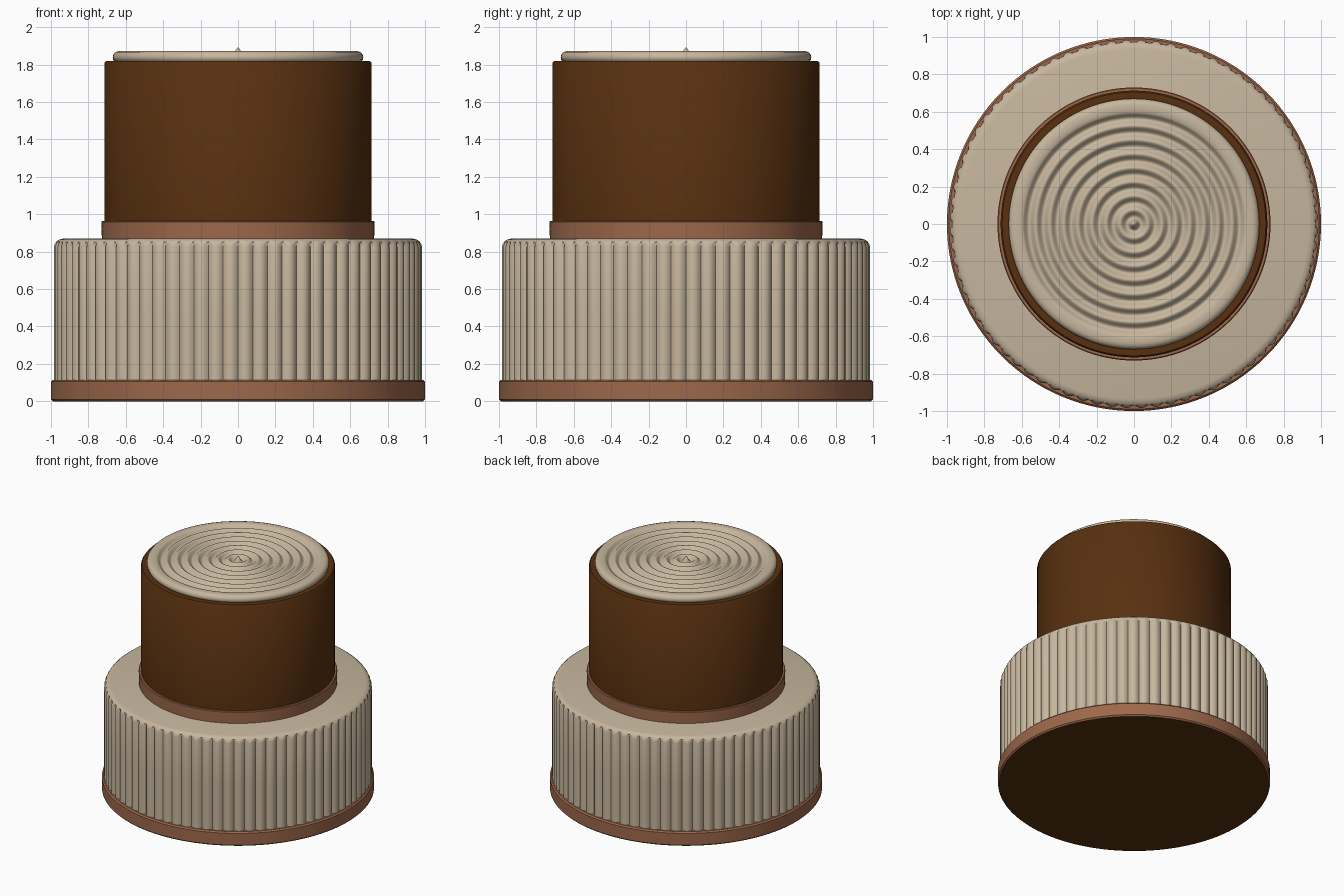
import bpy, bmesh, math

if "Cube" in bpy.data.objects:
    bpy.data.objects.remove(bpy.data.objects["Cube"])


def material(name, rgb):
    m = bpy.data.materials.new(name)
    m.diffuse_color = (*rgb, 1)
    m.use_nodes = True
    m.node_tree.nodes["Principled BSDF"].inputs["Base Color"].default_value = m.diffuse_color
    return m


cream = material("cream frosting", (0.57, 0.47, 0.34))
copper = material("light caramel", (0.34, 0.14, 0.07))
brown = material("dark chocolate", (0.098, 0.03, 0.005))


def lathe(name, profile, segs, mats, radius=None, angle=40):
    """Spin (r, z) points around z; radius(r, z, a) may vary the radius."""
    bm = bmesh.new()
    rows = []
    for r, z in profile:
        if r == 0:
            rows.append([bm.verts.new((0, 0, z))] * segs)
            continue
        row = []
        for i in range(segs):
            a = 2 * math.pi * i / segs
            q = radius(r, z, a) if radius else r
            row.append(bm.verts.new((q * math.cos(a), q * math.sin(a), z)))
        rows.append(row)
    for lo, hi in zip(rows, rows[1:]):
        for i in range(segs):
            j = (i + 1) % segs
            loop = list(dict.fromkeys((lo[i], lo[j], hi[j], hi[i])))
            bm.faces.new(loop)
    me = bpy.data.meshes.new(name)
    bm.to_mesh(me)
    bm.free()
    for m in mats:
        me.materials.append(m)
    ob = bpy.data.objects.new(name, me)
    bpy.context.collection.objects.link(ob)
    bpy.ops.object.select_all(action='DESELECT')
    ob.select_set(True)
    bpy.context.view_layer.objects.active = ob
    bpy.ops.object.shade_smooth_by_angle(angle=math.radians(angle))
    return ob


# base band with a dark underside
base = lathe("base_band", [(0, 0), (0.99, 0), (1.0, 0.01), (1.0, 0.105),
                           (0.99, 0.115), (0, 0.115)], 128, [copper, brown])
for f in base.data.polygons:
    if f.normal.z < -0.9:
        f.material_index = 1

# lower tier: scalloped ribs around the side, rounded plain shoulder
RIBS = 76


def ribbed(r, z, a):
    if r < 0.95 or z > 0.845:
        return r
    return r - 0.022 * (1 - abs(math.sin(a * RIBS / 2)) ** 0.8)


lathe("ribbed_lower_tier", [(0.9, 0.112), (0.985, 0.112), (0.985, 0.48),
                            (0.985, 0.825), (0.981, 0.84), (0.972, 0.853),
                            (0.958, 0.864), (0.935, 0.87), (0, 0.87)],
      RIBS * 6, [cream], ribbed, 50)

# collar between the tiers
lathe("collar", [(0.6, 0.865), (0.728, 0.865), (0.73, 0.96), (0.725, 0.965),
                 (0.6, 0.965)], 128, [copper])

# upper tier
lathe("upper_tier", [(0, 0.96), (0.713, 0.96), (0.713, 1.81), (0.705, 1.82),
                     (0, 1.82)], 128, [brown])

# rippled frosting on top: rounded rim, ring grooves, small centre peak
top = [(0.655, 1.815), (0.667, 1.825), (0.67, 1.84), (0.666, 1.855),
       (0.655, 1.867), (0.638, 1.872), (0.615, 1.872)]
STEPS = 98
for i in range(STEPS):
    r = 0.595 * (1 - i / STEPS)
    z = 1.857 + 0.014 * math.cos(2 * math.pi * (r - 0.6) / 0.075)
    z += 0.022 * max(0, 1 - r / 0.03)
    top.append((r, z))
top.append((0, 1.892))
lathe("rippled_top_frosting", top, 128, [cream], angle=60)
